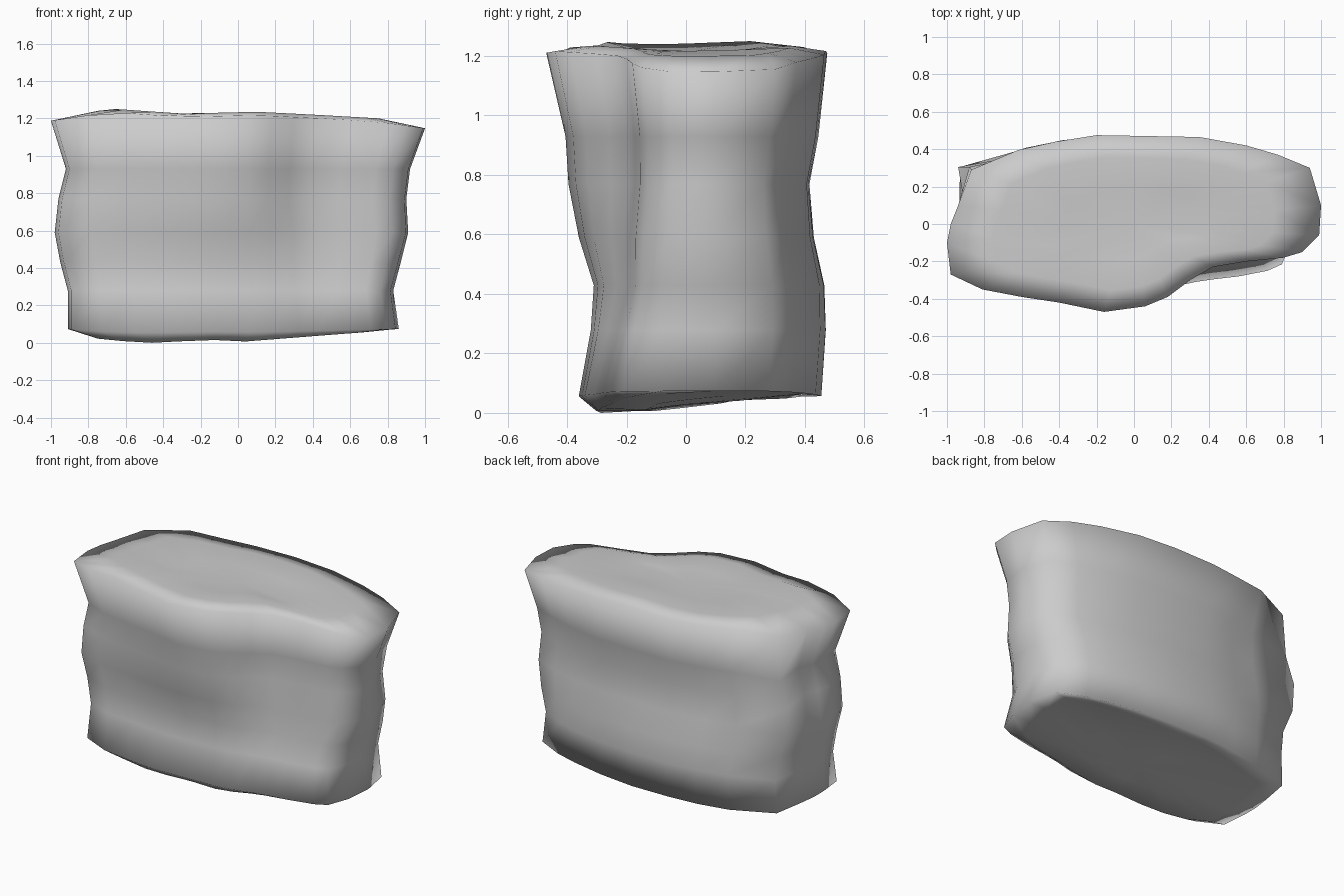
import bpy, bmesh
from mathutils import Vector

if "Cube" in bpy.data.objects:
    bpy.data.objects.remove(bpy.data.objects["Cube"])

# Plan outline near the top, running along the front, right, back and left
TOP = [(-.98, -.27), (-.81, -.35), (-.6, -.39), (-.4, -.42), (-.16, -.47), (.06, -.44),
       (.18, -.39), (.3, -.3), (.42, -.23), (.6, -.2), (.8, -.18), (.9, -.15), (.99, -.06),
       (1, .1), (.94, .3), (.77, .37), (.6, .42), (.35, .465), (.08, .47), (-.2, .475),
       (-.42, .44), (-.62, .395), (-.87, .29), (-.94, .1), (-.98, 0), (-1, -.1)]
# Plan outline near the base: broader and with a softer front step
BASE = [(-.98, -.26), (-.8, -.32), (-.6, -.34), (-.4, -.36), (-.16, -.36), (.06, -.35),
        (.22, -.34), (.38, -.31), (.5, -.295), (.65, -.28), (.83, -.25), (.92, -.215), (.98, -.08),
        (1, .1), (.96, .29), (.77, .37), (.6, .41), (.35, .45), (.08, .47), (-.2, .47),
        (-.42, .45), (-.64, .41), (-.94, .31), (-.98, .12), (-1, 0), (-1, -.1)]
# Height, then reach to left, right, front and back
LEVELS = [(.08, .91, .86, .36, .455), (.29, .91, .83, .32, .47), (.44, .95, .87, .31, .465),
          (.6, .98, .91, .36, .43), (.78, .96, .9, .395, .415), (.94, .92, .92, .405, .445),
          (1.2, 1, 1, .47, .475)]
# Wavy top and underside heights along x
CREST = [(-1, 1.22), (-.8, 1.25), (-.65, 1.265), (-.3, 1.24), (.1, 1.25), (.4, 1.235),
         (.75, 1.215), (1, 1.18)]
SOLE = [(-.91, .09), (-.78, .04), (-.5, .01), (-.15, .03), (.04, .02), (.5, .06), (.86, .09)]


def lookup(table, x):
    if x <= table[0][0]:
        return table[0][1]
    for (a, p), (b, q) in zip(table, table[1:]):
        if x <= b:
            return p + (q - p) * (x - a) / (b - a)
    return table[-1][1]


def section(z, left, right, front, back):
    t = min(1, max(0, (z - .2) / .6))
    pts = [Vector(a).lerp(Vector(b), t) for a, b in zip(BASE, TOP)]
    lo, hi = min(p.y for p in pts), max(p.y for p in pts)
    return [Vector((p.x * (right if p.x > 0 else left),
                    p.y * (front / -lo if p.y < 0 else back / hi), z)) for p in pts]


def inset(ring, k, height):
    c = sum(ring, Vector()) / len(ring)
    out = []
    for p in ring:
        q = c.lerp(p, k)
        q.z = height(q.x, q.y)
        out.append(q)
    return out


rings = [section(*row) for row in LEVELS]

# Rim edges follow the wavy top and underside
for p in rings[-1]:
    p.z = lookup(CREST, p.x) - .022
for p in rings[0]:
    p.z = lookup(SOLE, p.x) * .25 + .062

# Bulge halfway up the rear left corner
for level, x in ((3, -.93), (4, -.94), (5, -.88)):
    rings[level][22].x = x
    rings[level][22].y = .305

# Rounded underside and gently crowned top
sole = lambda x, y: lookup(SOLE, x) * .9 + .11 * max(0, y + .12)
rings = ([inset(rings[0], .4, sole), inset(rings[0], .84, sole)] + rings +
         [inset(rings[-1], .75, lambda x, y: lookup(CREST, x) - .004),
          inset(rings[-1], .4, lambda x, y: lookup(CREST, x) - .016)])

bm = bmesh.new()
loops = [[bm.verts.new(p) for p in ring] for ring in rings]
n = len(TOP)
for a, b in zip(loops, loops[1:]):
    for i in range(n):
        j = (i + 1) % n
        bm.faces.new((a[i], a[j], b[j], b[i]))
for loop in (loops[0], loops[-1]):
    c = bm.verts.new(sum((v.co for v in loop), Vector()) / n)
    for i in range(n):
        bm.faces.new((loop[i], loop[(i + 1) % n], c))
bmesh.ops.recalc_face_normals(bm, faces=bm.faces)

# Stand the block on the ground
low = min(v.co.z for v in bm.verts)
for v in bm.verts:
    v.co.z -= low
for f in bm.faces:
    f.smooth = True

# Single smooth stone block
mesh = bpy.data.meshes.new("stone_block")
bm.to_mesh(mesh)
bm.free()
bpy.context.collection.objects.link(bpy.data.objects.new("stone_block", mesh))
